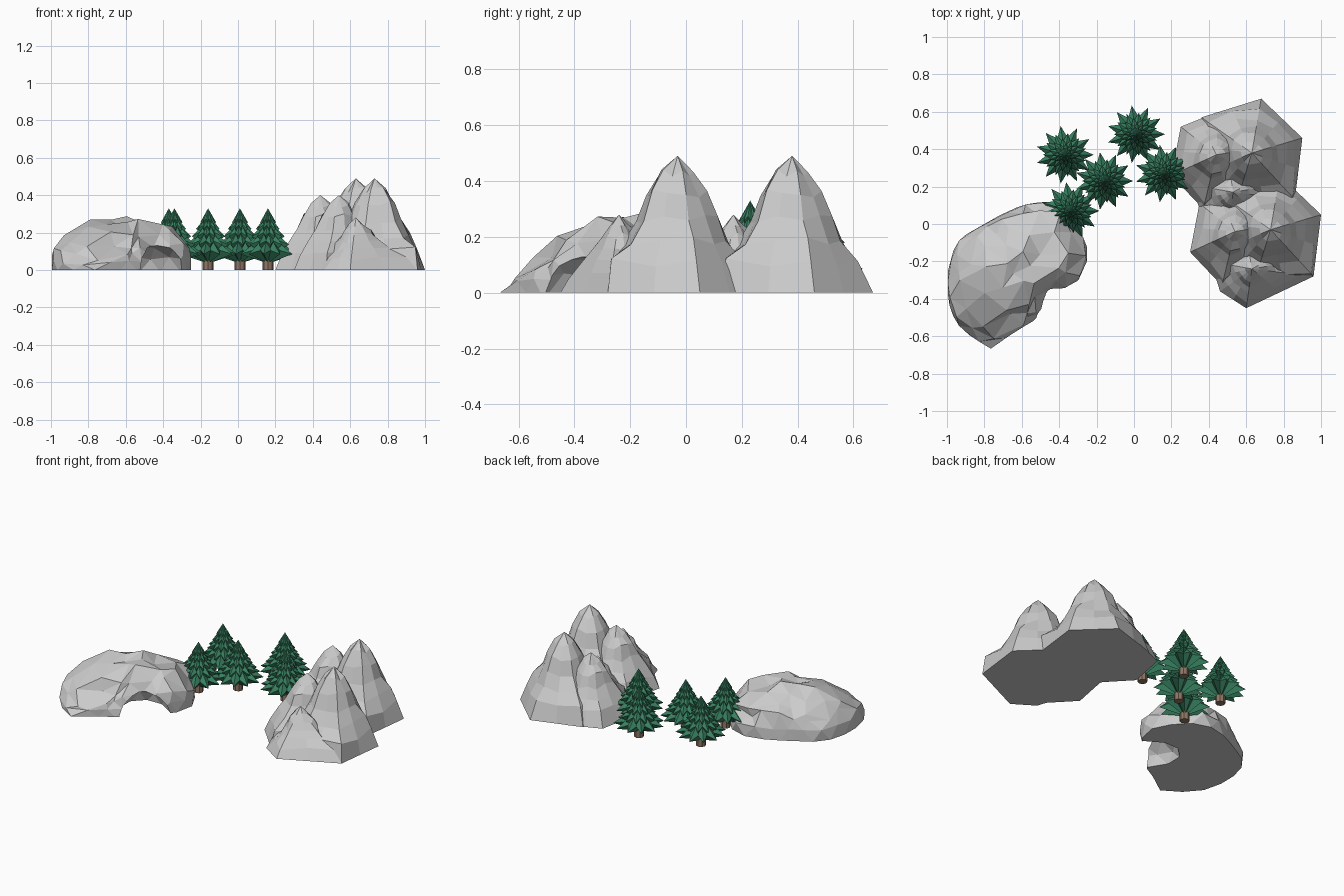
import bpy, bmesh, math, random
from mathutils import Vector, Matrix

if "Cube" in bpy.data.objects:
    bpy.data.objects.remove(bpy.data.objects["Cube"])

random.seed(4)


def material(name, color):
    m = bpy.data.materials.new(name)
    m.diffuse_color = color
    m.use_nodes = True
    m.node_tree.nodes["Principled BSDF"].inputs["Base Color"].default_value = m.diffuse_color
    return m


def make_object(name, bm, mats=()):
    bmesh.ops.recalc_face_normals(bm, faces=bm.faces)
    me = bpy.data.meshes.new(name)
    bm.to_mesh(me)
    bm.free()
    for m in mats:
        me.materials.append(m)
    ob = bpy.data.objects.new(name, me)
    bpy.context.collection.objects.link(ob)
    return ob


def loft(bm, rings, mat=0):
    """Skin rings of points; a one-point ring is a tip, wide end rings are capped."""
    vs = [[bm.verts.new(p) for p in r] for r in rings]
    faces = []
    for a, b in zip(vs, vs[1:]):
        n = max(len(a), len(b))
        for i in range(n):
            j = (i + 1) % n
            if len(a) == 1:
                f = (a[0], b[i], b[j])
            elif len(b) == 1:
                f = (a[i], a[j], b[0])
            else:
                f = (a[i], a[j], b[j], b[i])
            faces.append(bm.faces.new(f))
    for r in (vs[0], vs[-1]):
        if len(r) > 2:
            faces.append(bm.faces.new(r))
    for f in faces:
        f.material_index = mat


# Mountains: craggy peaks lofted from a base outline to a tip
PROFILE = [(1, 0), (.91, .22), (.71, .37), (.55, .54), (.43, .72), (.24, .87)]
PEAKS = [
    ((.73, -.03), .49, [(1, .05), (.96, -.28), (.64, -.32), (.45, -.15), (.46, .16), (.78, .26)]),
    ((.54, -.04), .40, [(.72, -.12), (.47, -.33), (.30, -.15), (.35, .11), (.55, .19), (.72, .1)]),
    ((.63, -.24), .28, [(.96, -.28), (.60, -.45), (.46, -.36), (.41, -.2), (.6, -.05), (.88, -.1)]),
]


def mountain(name, dx, dy):
    random.seed(11)  # both ranges share one shape
    bm = bmesh.new()
    for (cx, cy), h, base in PEAKS:
        # split every base edge once for extra crags
        points = []
        for a, b in zip(base, base[1:] + base[:1]):
            points += [Vector(a), (Vector(a) + Vector(b)) / 2]
        crag = [random.uniform(.9, 1.06) for _ in points]
        rings = []
        for k, (s, t) in enumerate(PROFILE):
            ring = []
            for p, c in zip(points, crag):
                d = p - Vector((cx, cy))
                # pull upper rings toward a round cap so the crown is even
                d *= 1 + (.24 * h / .45 / d.length - 1) * t
                d *= s * (1 if k < 1 else c * random.uniform(.95, 1.05))
                z = h * t + (random.uniform(-.016, .016) if k else 0)
                ring.append((cx + dx + d.x, cy + dy + d.y, z))
            rings.append(ring)
        rings.append([(cx + dx, cy + dy, h)])
        loft(bm, rings)
    return make_object(name, bm)


mountain("front_mountain", 0, 0)
mountain("back_mountain", -.1, .41)

# Pine trees: trunk plus stacked spiky tiers
green = material("needles", (.04, .22, .12, 1))
brown = material("bark", (.28, .19, .13, 1))
TIERS = [(.035, .085, .155, .2), (.075, .135, .118, .235), (.12, .18, .09, .27),
         (.165, .22, .064, .3), (.21, .255, .043, .33)]
SPIKES = 11


def circle(x, y, z, n, radii, turn=0):
    return [(x + radii[i % len(radii)] * math.cos(turn + math.tau * i / n),
             y + radii[i % len(radii)] * math.sin(turn + math.tau * i / n), z)
            for i in range(n)]


def tree(name, x, y):
    bm = bmesh.new()
    loft(bm, [circle(x, y, z, 8, [.03]) for z in (0, .08)], 1)
    for k, (low, rim, r, top) in enumerate(TIERS):
        star = circle(x, y, rim, SPIKES * 2, [r, r * .62], k * math.pi / SPIKES)
        star = [(a, b, z + (.02 if i % 2 else 0)) for i, (a, b, z) in enumerate(star)]
        loft(bm, [[(x, y, low)], star, [(x, y, top)]])
    return make_object(name, bm, (green, brown))


for i, (x, y) in enumerate([(-.37, .37), (.01, .48), (.16, .27), (-.16, .23), (-.34, .07)]):
    tree(f"pine_tree_{i + 1}", x, y)

# Cave rock: faceted dome that follows a ground outline
OUTLINE = [(-1, -.31), (-.99, -.45), (-.93, -.56), (-.77, -.67), (-.6, -.55), (-.52, -.51),
           (-.42, -.39), (-.31, -.32), (-.25, -.2), (-.25, -.1), (-.33, .02), (-.45, .13),
           (-.66, .08), (-.8, 0), (-.94, -.08), (-.99, -.2)]
CX, CY = -.63, -.25


def outline_radius(d):
    """Distance from the rock centre to its outline along d."""
    for i, p in enumerate(OUTLINE):
        a = Vector((p[0] - CX, p[1] - CY))
        b = Vector(OUTLINE[i - 1]) - Vector((CX, CY))
        e = b - a
        den = d.x * e.y - d.y * e.x
        if abs(den) < 1e-9:
            continue
        r = (a.x * e.y - a.y * e.x) / den
        u = (a.x * d.y - a.y * d.x) / den
        if r > 0 and -1e-6 <= u <= 1 + 1e-6:
            return r
    return .35


# Upper half of an icosphere only: everything low is dropped to the ground plane
random.seed(21)
bm = bmesh.new()
bmesh.ops.create_icosphere(bm, subdivisions=3, radius=1)
bmesh.ops.bisect_plane(bm, geom=bm.verts[:] + bm.edges[:] + bm.faces[:],
                       plane_co=(0, 0, 0), plane_no=(0, 0, 1), clear_inner=True)
bmesh.ops.remove_doubles(bm, verts=bm.verts, dist=.06)
for v in bm.verts:
    x, y, z = v.co
    rho = max(math.hypot(x, y), 1e-6)
    s = (rho ** 2.6 + max(z, 0) ** 2.6) ** (-1 / 2.6)
    r = s * outline_radius(Vector((x, y)) / rho) if rho > 1e-4 else 0
    px, py = CX + x * r, CY + y * r
    t = min(1, max(0, (py + .62) / .32))
    h = .13 + .145 * t
    j = random.uniform(-.03, .03), random.uniform(-.03, .03), random.uniform(-.035, .025)
    k = 1 if z > .3 else .3 if z > .05 else 0
    v.co = (px + j[0] * k, py + j[1] * k, max(0, h * z * s + j[2] * k) if z > .05 else 0)
bmesh.ops.holes_fill(bm, edges=[e for e in bm.edges if e.is_boundary], sides=0)
rock = make_object("cave_rock", bm)

# Hollow under the overhang, opening to the front right
bm = bmesh.new()
bmesh.ops.create_icosphere(bm, subdivisions=2, radius=1)
bm.transform(Matrix.Translation((-.42, -.385, -.01)) @ Matrix.Rotation(math.radians(-45), 4, 'Z')
             @ Matrix.Diagonal((.21, .16, .15, 1)))
cutter = make_object("cave_cutter", bm)
cutter.hide_render = True
mod = rock.modifiers.new("cave", 'BOOLEAN')
mod.operation, mod.object, mod.solver = 'DIFFERENCE', cutter, 'EXACT'
mod.use_self = True
dg = bpy.context.evaluated_depsgraph_get()
rock.data = bpy.data.meshes.new_from_object(rock.evaluated_get(dg))
rock.modifiers.clear()
bpy.data.objects.remove(cutter)
